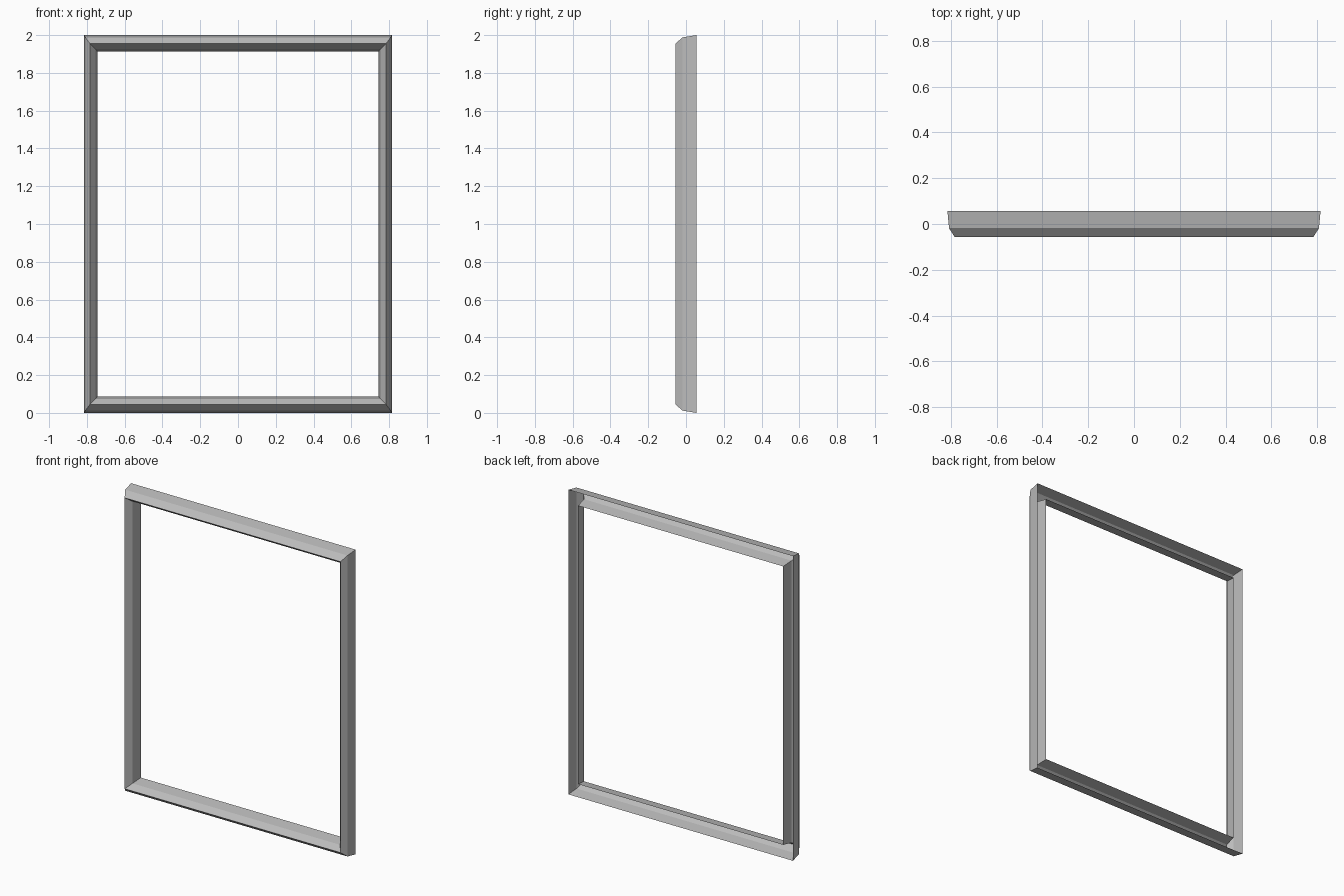
import bpy
import bmesh

cube = bpy.data.objects.get("Cube")
if cube:
    bpy.data.objects.remove(cube, do_unlink=True)

# Single plain grey finish
grey = bpy.data.materials.new("plain_grey")
grey.use_nodes = True
colour = (0.5, 0.5, 0.5, 1)
grey.diffuse_color = colour
grey.node_tree.nodes["Principled BSDF"].inputs["Base Color"].default_value = colour

# Moulding profile, outer back edge to inner back edge:
# (inset on the sides, inset on top and bottom, depth y)
PROFILE = [
    (0.0, 0.0, 0.056),
    (0.007, 0.012, -0.018),
    (0.031, 0.045, -0.056),
    (0.061, 0.074, -0.018),
    (0.070, 0.086, 0.056),
]
HALF_WIDTH, HEIGHT = 0.815, 2.0


def corner_loop(bm, inset_x, inset_z, y):
    """Four mitre corners of one profile point, counter-clockwise from the front."""
    x = HALF_WIDTH - inset_x
    low, high = inset_z, HEIGHT - inset_z
    return [bm.verts.new((px, y, pz))
            for px, pz in ((-x, low), (x, low), (x, high), (-x, high))]


# Open-backed moulding, mitred at the corners
bm = bmesh.new()
loops = [corner_loop(bm, *point) for point in PROFILE]
for outer, inner in zip(loops, loops[1:]):
    for i in range(4):
        j = (i + 1) % 4
        bm.faces.new((outer[i], outer[j], inner[j], inner[i]))

mesh = bpy.data.meshes.new("frame_moulding")
bm.to_mesh(mesh)
bm.free()
mesh.materials.append(grey)
frame = bpy.data.objects.new("frame_moulding", mesh)
bpy.context.collection.objects.link(frame)
